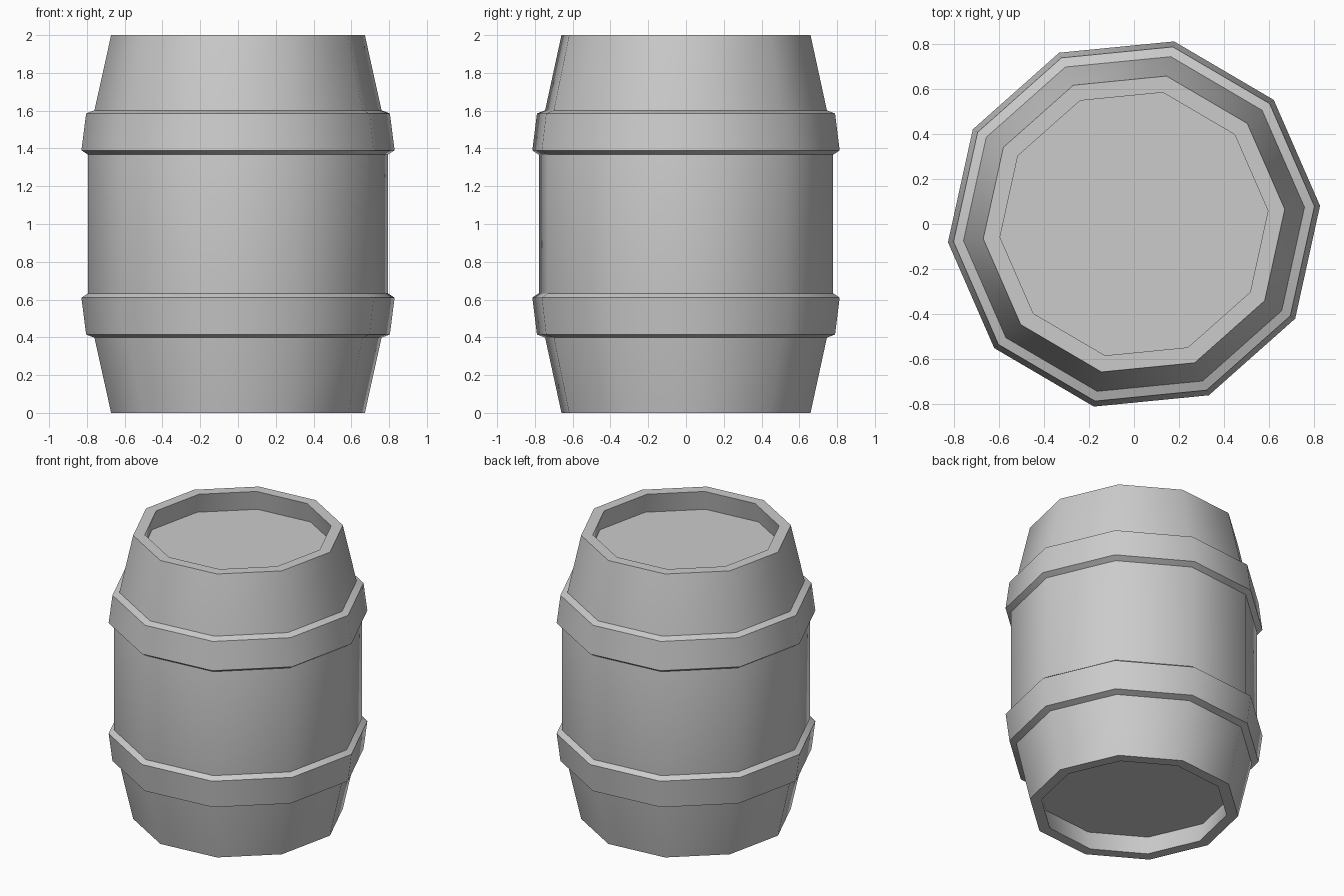
import bpy, math

if "Cube" in bpy.data.objects:
    bpy.data.objects.remove(bpy.data.objects["Cube"])

SIDES = 10
PHASE = math.radians(5.6)


def lathe(name, profile, closed=False):
    """Spin an (r, z) profile into a ten-sided solid; open ends become flat caps."""
    verts, faces = [], []
    for r, z in profile:
        for i in range(SIDES):
            a = PHASE + 2 * math.pi * i / SIDES
            verts.append((r * math.cos(a), r * math.sin(a), z))
    n = len(profile)
    for k in range(n if closed else n - 1):
        a0, b0 = k * SIDES, ((k + 1) % n) * SIDES
        for i in range(SIDES):
            j = (i + 1) % SIDES
            faces.append((a0 + i, a0 + j, b0 + j, b0 + i))
    if not closed:
        faces.append(tuple(reversed(range(SIDES))))
        faces.append(tuple(range((n - 1) * SIDES, n * SIDES)))
    mesh = bpy.data.meshes.new(name)
    mesh.from_pydata(verts, [], faces)
    obj = bpy.data.objects.new(name, mesh)
    bpy.context.collection.objects.link(obj)
    bpy.ops.object.select_all(action='DESELECT')
    obj.select_set(True)
    bpy.context.view_layer.objects.active = obj
    bpy.ops.object.shade_smooth_by_angle(angle=math.radians(40))
    return obj


def flip(profile):
    """Mirror a profile about mid height, keeping it running bottom to top."""
    return [(r, 2 - z) for r, z in reversed(profile)]


# Staves with recessed lids at both ends
lower = [(0.63, 0.14), (0.60, 0.0), (0.675, 0.0), (0.763, 0.395), (0.798, 0.635)]
lathe("barrel_body", lower + flip(lower))

# Two hoops, inner face tucked just inside the staves
hoop = [(0.755, 0.395), (0.808, 0.415), (0.833, 0.61), (0.795, 0.635)]
lathe("lower_hoop", hoop, closed=True)
lathe("upper_hoop", flip(hoop), closed=True)
